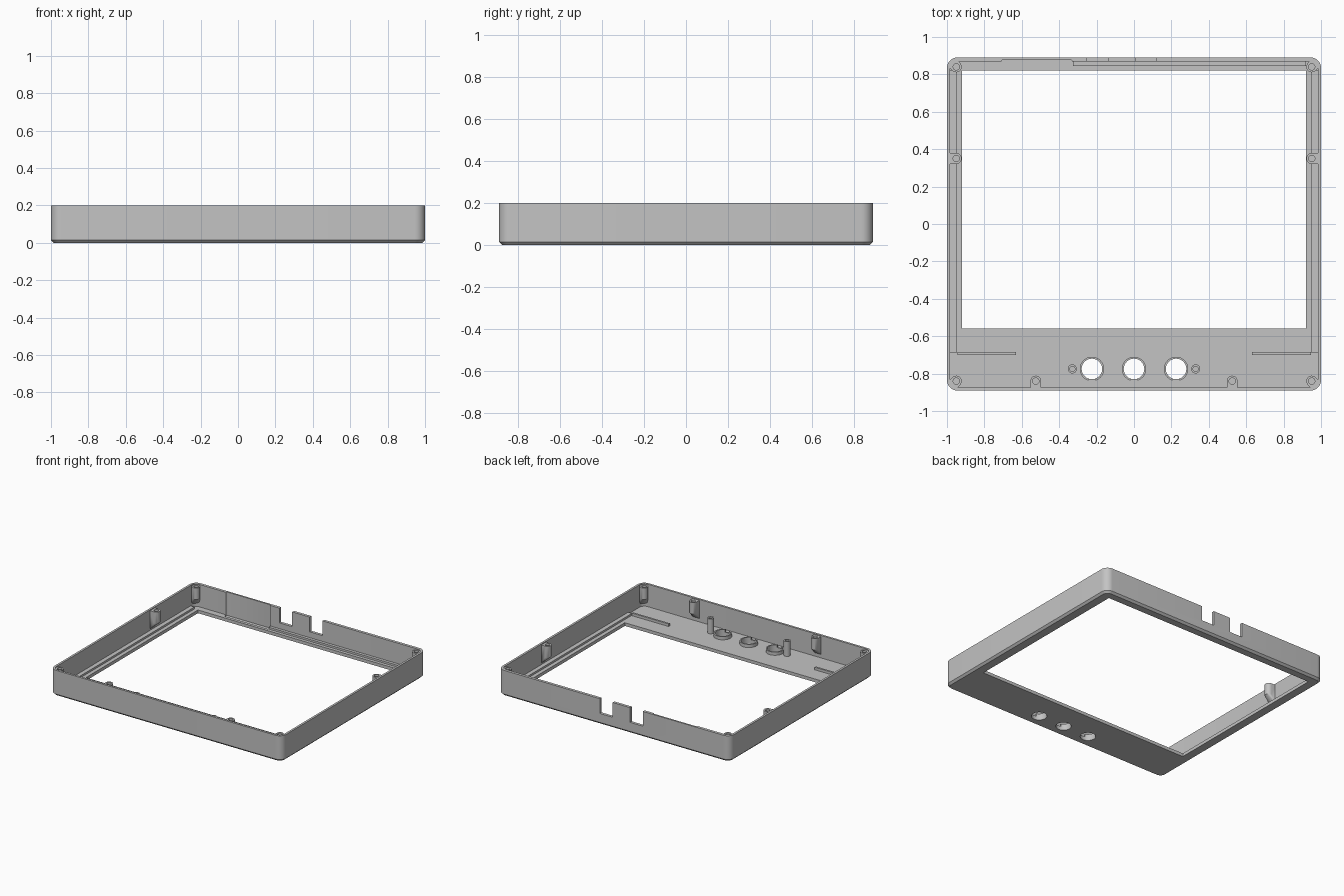
import bpy
import bmesh
from math import cos, sin, pi
from mathutils import Vector

if "Cube" in bpy.data.objects:
    bpy.data.objects.remove(bpy.data.objects["Cube"], do_unlink=True)

grey = bpy.data.materials.new("plain grey")
grey.use_nodes = True
colour = (0.55, 0.55, 0.55, 1)
grey.diffuse_color = colour
grey.node_tree.nodes["Principled BSDF"].inputs["Base Color"].default_value = colour


def finish(bm, name):
    bmesh.ops.recalc_face_normals(bm, faces=bm.faces)
    mesh = bpy.data.meshes.new(name)
    bm.to_mesh(mesh)
    bm.free()
    ob = bpy.data.objects.new(name, mesh)
    bpy.context.collection.objects.link(ob)
    mesh.materials.append(grey)
    return ob


def rounded(x0, x1, y0, y1, r, steps=8):
    """Outline of a rounded rectangle."""
    centres = [(x1 - r, y1 - r), (x0 + r, y1 - r), (x0 + r, y0 + r), (x1 - r, y0 + r)]
    return [(cx + r * cos((q + i / steps) * pi / 2), cy + r * sin((q + i / steps) * pi / 2))
            for q, (cx, cy) in enumerate(centres) for i in range(steps + 1)]


def loft(name, layers):
    """Solid through a stack of (outline, height) layers."""
    bm = bmesh.new()
    rings = [[bm.verts.new((x, y, z)) for x, y in pts] for pts, z in layers]
    for a, b in zip(rings, rings[1:]):
        for i in range(len(a)):
            j = (i + 1) % len(a)
            bm.faces.new((a[i], a[j], b[j], b[i]))
    bm.faces.new(rings[0])
    bm.faces.new(rings[-1])
    return finish(bm, name)


def box(name, x0, x1, y0, y1, z0, z1):
    pts = [(x0, y0), (x1, y0), (x1, y1), (x0, y1)]
    return loft(name, [(pts, z0), (pts, z1)])


def circle(x, y, r, n=32):
    return [(x + r * cos(2 * pi * i / n), y + r * sin(2 * pi * i / n)) for i in range(n)]


def cylinder(name, x, y, r, z0, z1):
    return loft(name, [(circle(x, y, r), z0), (circle(x, y, r), z1)])


def cut(ob, cutter):
    cutter.hide_render = True
    mod = ob.modifiers.new("cut", 'BOOLEAN')
    mod.operation = 'DIFFERENCE'
    mod.solver = 'EXACT'
    mod.object = cutter
    bpy.context.view_layer.objects.active = ob
    bpy.ops.object.modifier_apply(modifier=mod.name)
    bpy.data.objects.remove(cutter, do_unlink=True)


def smooth(ob):
    bpy.ops.object.select_all(action='DESELECT')
    ob.select_set(True)
    bpy.context.view_layer.objects.active = ob
    bpy.ops.object.shade_smooth_by_angle(angle=0.5)


FLOOR = 0.025
HOLES = (-0.225, 0, 0.225)
HOLE_Y = -0.775

# Tray-shaped case with a chamfered bottom edge
outer = rounded(-1, 1, -0.89, 0.89, 0.055)
foot = rounded(-0.985, 0.985, -0.875, 0.875, 0.04)
inner = rounded(-0.983, 0.983, -0.873, 0.868, 0.04)
case = loft("case", [(foot, 0), (outer, 0.015), (outer, 0.2), (inner, 0.2), (inner, FLOOR)])

# Screen window, rear connector notches, wall recess and button holes
cut(case, box("window_cutter", -0.92, 0.92, -0.56, 0.82, -0.1, 0.1))
for x in (-0.195, 0.065):
    cut(case, box("notch_cutter", x - 0.055, x + 0.055, 0.8, 1, 0.085, 0.3))
cut(case, loft("recess_cutter", [(rounded(-0.71, -0.33, 0.843, 0.877, 0.01, 3), z)
                                 for z in (0.018, 0.3)]))
for x in HOLES:
    cut(case, cylinder("hole_cutter", x, HOLE_Y, 0.055, -0.1, 0.1))
smooth(case)

# Collars around the button holes, each with a small key slot
for x in HOLES:
    collar = cylinder("button_collar", x, HOLE_Y, 0.065, FLOOR - 0.01, 0.05)
    cut(collar, cylinder("collar_cutter", x, HOLE_Y, 0.055, -0.1, 0.1))
    cut(collar, box("key_cutter", x - 0.018, x + 0.018, HOLE_Y - 0.1, HOLE_Y - 0.03, 0.03, 0.1))
    smooth(collar)

# Hollow posts beside the buttons
for x in (-0.33, 0.33):
    post = cylinder("button_post", x, HOLE_Y, 0.024, FLOOR - 0.01, 0.14)
    cut(post, cylinder("post_cutter", x, HOLE_Y, 0.014, 0.05, 0.3))
    smooth(post)


def screw_boss(x, y, direction):
    """Boss hung from the wall, tapering down to it along the direction."""
    d = Vector(direction)
    side = Vector((-d.y, d.x))
    c = Vector((x, y))
    bm = bmesh.new()
    for z in (0.105, 0.193):
        for px, py in circle(x, y, 0.029, 24):
            bm.verts.new((px, py, z))
    reach = 0.041 if d.x * d.y == 0 else 0.03
    for z in (0.045, 0.193):
        for s in (-0.029, 0.029):
            p = c + d * reach + side * s
            bm.verts.new((p.x, p.y, z))
    hull = bmesh.ops.convex_hull(bm, input=bm.verts)
    bmesh.ops.delete(bm, geom=hull["geom_interior"], context='VERTS')
    bmesh.ops.dissolve_limit(bm, angle_limit=0.01, verts=bm.verts, edges=bm.edges)
    boss = finish(bm, "screw_boss")
    cut(boss, cylinder("screw_cutter", x, y, 0.017, 0.11, 0.3))
    smooth(boss)


# Screw bosses at the corners, sides and front; low ribs around the screen
h = 0.5 ** 0.5
for s in (-1, 1):
    screw_boss(s * 0.95, 0.84, (s * h, h))
    screw_boss(s * 0.95, -0.84, (s * h, -h))
    screw_boss(s * 0.95, 0.35, (s, 0))
    screw_boss(s * 0.525, -0.84, (0, -1))
    a, b = sorted((s * 0.945, s * 0.63))
    box("front_rib", a, b, -0.7, -0.685, FLOOR - 0.005, 0.045)
    a, b = sorted((s * 0.99, s * 0.95))
    box("side_ledge", a, b, -0.69, 0.82, FLOOR - 0.005, 0.04)
box("back_ledge", -0.325, 0.92, 0.845, 0.875, FLOOR - 0.005, 0.04)
